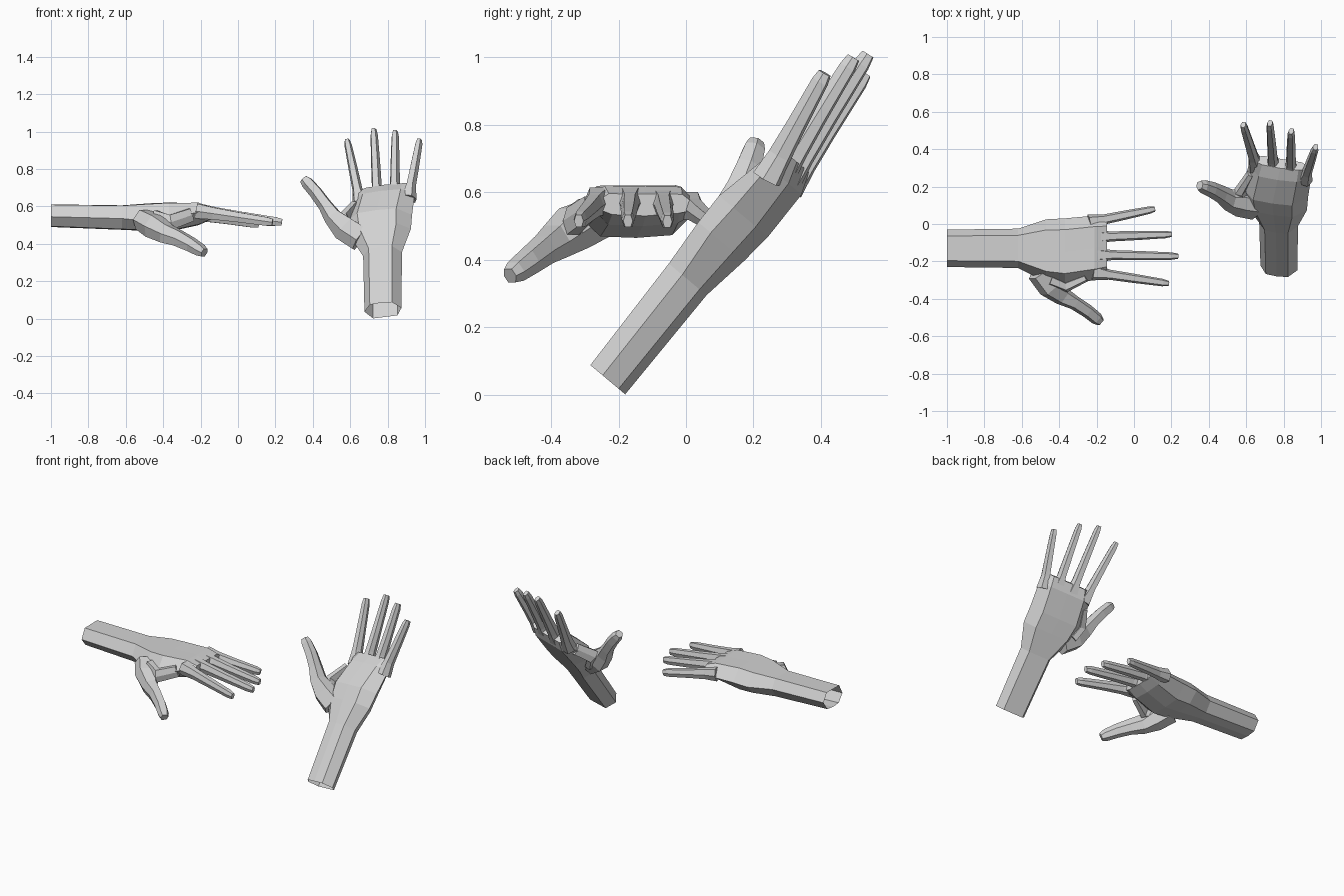
import bpy, bmesh, math
from mathutils import Vector, Matrix

if "Cube" in bpy.data.objects:
    bpy.data.objects.remove(bpy.data.objects["Cube"])

skin = bpy.data.materials.new("light grey")
skin.diffuse_color = (0.65, 0.65, 0.65, 1)
skin.use_nodes = True
skin.node_tree.nodes["Principled BSDF"].inputs["Base Color"].default_value = skin.diffuse_color

WRIST = Vector((-1, -0.13, 0.55))          # centre of the cut wrist

# Placement of both hands: flat with palm down, and raised with palm forward
flat = Matrix.Translation(WRIST)
pitch, roll = math.radians(50), math.radians(12)
along = Vector((0, math.cos(pitch), math.sin(pitch)))
palm = Vector((0, -math.sin(pitch), math.cos(pitch)))
right = Vector((1, 0, 0))
side = right * math.cos(roll) + palm * math.sin(roll)
back = -palm * math.cos(roll) + right * math.sin(roll)
raised = Matrix((along, side, back)).transposed().to_4x4()
raised.translation = (0.775, -0.235, 0.047)


def loft(name, rings, cap_start, place):
    """Skin a list of equal-sized rings, with the far end closed."""
    bm = bmesh.new()
    loops = [[bm.verts.new(Vector(p) - WRIST) for p in ring] for ring in rings]
    n = len(loops[0])
    for r, s in zip(loops, loops[1:]):
        for i in range(n):
            j = (i + 1) % n
            bm.faces.new((r[i], r[j], s[j], s[i]))
    bm.faces.new(loops[-1])
    if cap_start:
        bm.faces.new(loops[0])
    bmesh.ops.recalc_face_normals(bm, faces=bm.faces)
    me = bpy.data.meshes.new(name)
    bm.to_mesh(me)
    bm.free()
    me.materials.append(skin)
    ob = bpy.data.objects.new(name, me)
    ob.matrix_world = place
    bpy.context.collection.objects.link(ob)


def palm_ring(x, yt, zt, yp, zp, top, bot):
    """Eight-sided section from the thumb edge over the back to the little-finger edge."""
    def at(f, z):
        return (x, yt + (yp - yt) * f, z)
    slope = (zp - zt) * 0.3
    return [(x, yt, zt), at(.17, top - slope * .3), at(.5, top), at(.83, top + slope * .3),
            (x, yp, zp), at(.8, bot + .008), at(.5, bot), at(.2, bot + .004)]


def digit_rings(path):
    """Six-sided sections square to a path of (point, half width, half height)."""
    pts = [Vector(p) for p, w, h in path]
    rings = []
    for i, (p, w, h) in enumerate(path):
        d = (pts[min(i + 1, len(pts) - 1)] - pts[max(i - 1, 0)]).normalized()
        s = Vector((0, 0, 1)).cross(d).normalized()
        u = d.cross(s)
        rings.append([pts[i] + s * w * a + u * h * b for a, b in
                      ((1, 0), (.6, 1), (-.6, 1), (-1, 0), (-.6, -1), (.6, -1))])
    return rings


# Sections: x, thumb edge y z, little-finger edge y z, top z, bottom z
PALM = [(-1, -.23, .545, -.03, .555, .61, .49),
        (-.62, -.235, .535, -.025, .545, .605, .475),
        (-.47, -.31, .52, .025, .54, .615, .468),
        (-.37, -.325, .535, .03, .545, .62, .465),
        (-.21, -.30, .57, .045, .55, .618, .50),
        (-.145, -.285, .56, .045, .55, .595, .53)]

# Base and tip of each finger
FINGERS = {"index_finger": ((-.22, -.258, .575), (.185, -.318, .515)),
           "middle_finger": ((-.22, -.165, .578), (.235, -.172, .515)),
           "ring_finger": ((-.22, -.07, .575), (.20, -.055, .513)),
           "little_finger": ((-.24, .008, .562), (.11, .08, .505))}
FINGER_SHAPE = [(0, .044, .040), (.22, .027, .032), (.5, .025, .027),
                (.6, .024, .026), (.92, .020, .023), (1, .014, .018)]

THUMB = [((-.50, -.25, .53), .075, .055),
         ((-.445, -.33, .495), .072, .062),
         ((-.385, -.385, .455), .05, .05),
         ((-.32, -.42, .43), .038, .042),
         ((-.25, -.465, .395), .036, .036),
         ((-.20, -.505, .365), .034, .030),
         ((-.18, -.522, .353), .024, .022)]

# Skin fold between thumb and index finger
WEB = [((-.45, -.30, .53), .03, .05), ((-.36, -.335, .515), .03, .04),
       ((-.25, -.285, .555), .02, .035)]

for label, place in (("flat", flat), ("raised", raised)):
    loft(label + "_palm_and_forearm", [palm_ring(*s) for s in PALM], False, place)
    for name, (base, tip) in FINGERS.items():
        b, t = Vector(base), Vector(tip)
        path = [(b.lerp(t, f), w, h) for f, w, h in FINGER_SHAPE]
        loft(label + "_" + name, digit_rings(path), True, place)
    loft(label + "_thumb", digit_rings(THUMB), True, place)
    loft(label + "_thumb_web", digit_rings(WEB), True, place)
